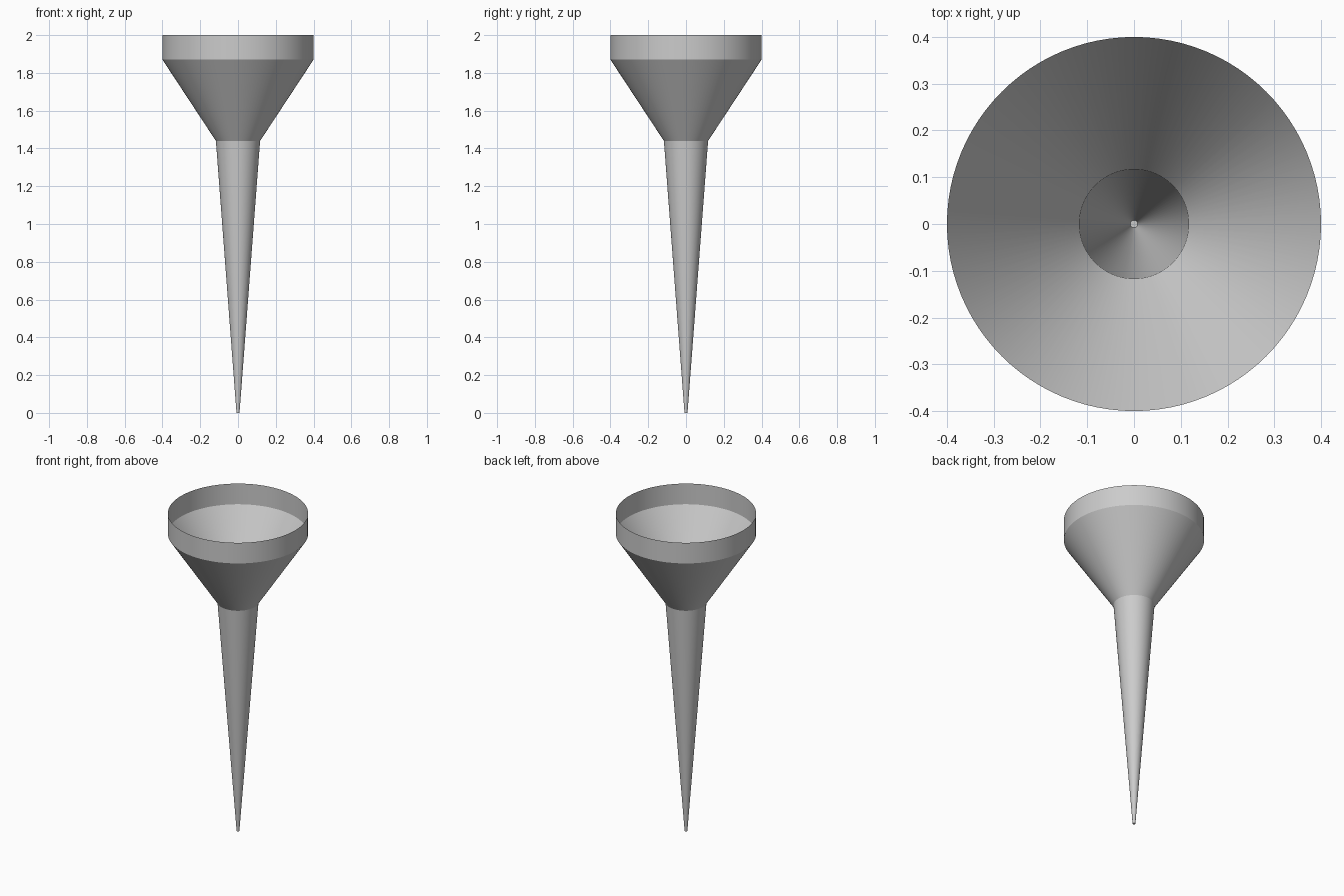
import bpy
import bmesh
from math import radians
from mathutils import Matrix, Vector

cube = bpy.data.objects.get("Cube")
if cube:
    bpy.data.objects.remove(cube)

# Plain grey material
grey = bpy.data.materials.new("light grey")
grey.use_nodes = True
colour = (0.6, 0.6, 0.6, 1)
grey.diffuse_color = colour
grey.node_tree.nodes["Principled BSDF"].inputs["Base Color"].default_value = colour

# Thin-walled profile: tip, neck, shoulder, rim as (radius, height)
profile = [(0.008, 0), (0.117, 1.44), (0.4, 1.87), (0.4, 2)]

bm = bmesh.new()
points = [bm.verts.new((r, 0, z)) for r, z in profile]
edges = [bm.edges.new(pair) for pair in zip(points, points[1:])]
bmesh.ops.spin(bm, geom=points + edges, cent=(0, 0, 0), axis=(0, 0, 1),
               angle=radians(360), steps=96, use_merge=True)
bmesh.ops.remove_doubles(bm, verts=bm.verts, dist=0.0001)

# Small cap closing the tip
tip = [e for e in bm.edges if all(v.co.z < 0.001 for v in e.verts)]
bmesh.ops.contextual_create(bm, geom=tip)

# Walls face outward, tip cap faces down
for face in bm.faces:
    face.normal_update()
    centre = face.calc_center_median()
    outward = Vector((centre.x, centre.y, 0)) if centre.z > 0.001 else Vector((0, 0, -1))
    if face.normal.dot(outward) < 0:
        face.normal_flip()

mesh = bpy.data.meshes.new("funnel")
bm.to_mesh(mesh)
bm.free()
mesh.materials.append(grey)
funnel = bpy.data.objects.new("funnel", mesh)
bpy.context.collection.objects.link(funnel)

# Smooth walls with crisp creases at neck and shoulder
bpy.ops.object.select_all(action='DESELECT')
funnel.select_set(True)
bpy.context.view_layer.objects.active = funnel
bpy.ops.object.shade_smooth_by_angle(angle=radians(20))
